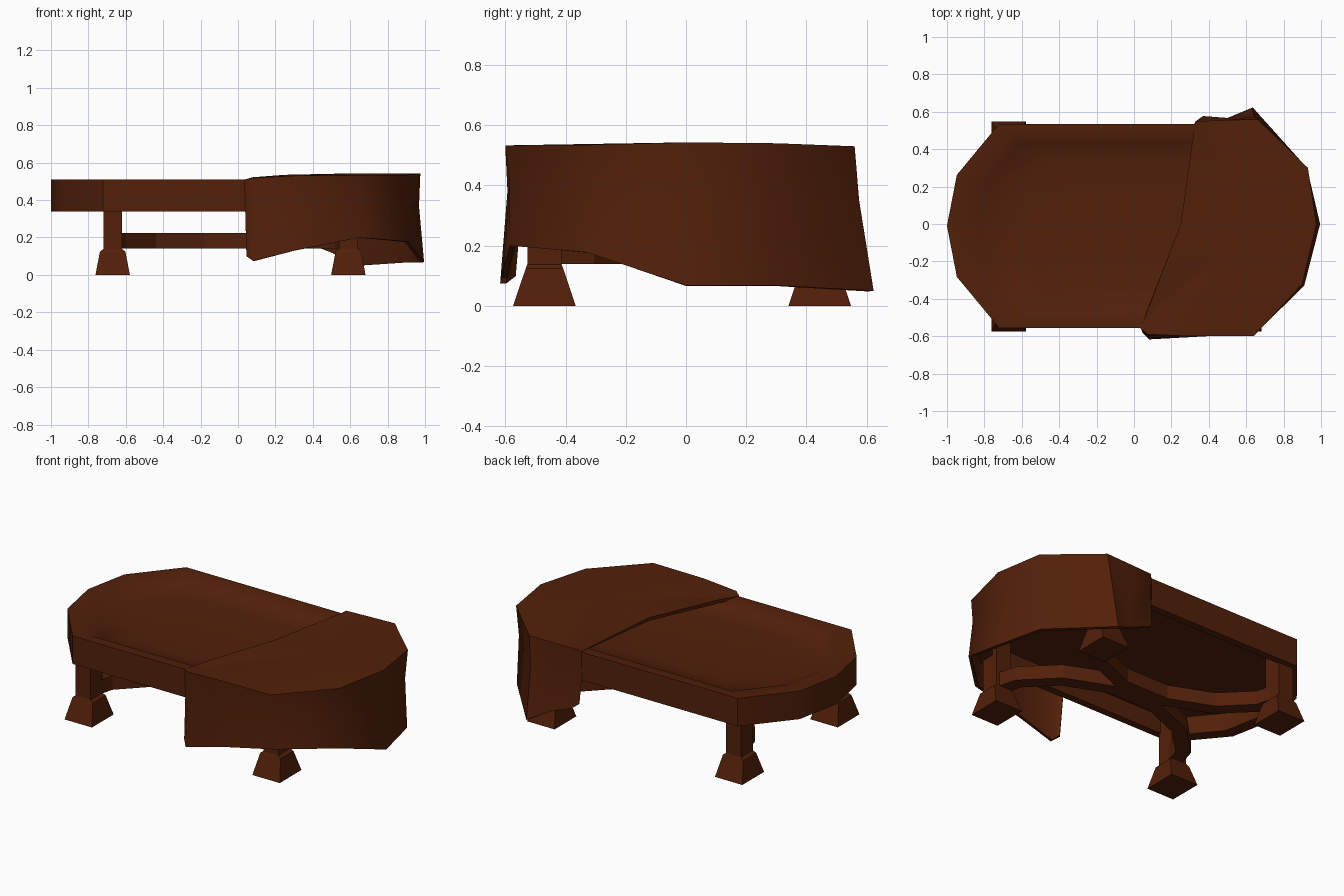
import bpy, bmesh
from mathutils import Vector

cube = bpy.data.objects.get("Cube")
if cube:
    bpy.data.objects.remove(cube, do_unlink=True)

COLOUR = (0.086, 0.0145, 0.003, 1)
wood = bpy.data.materials.new("dark_brown")
wood.use_nodes = True
wood.diffuse_color = COLOUR
wood.node_tree.nodes["Principled BSDF"].inputs["Base Color"].default_value = COLOUR

CX, CY = -0.04, -0.01


def finish(name, bm, smooth=None, thickness=None):
    bmesh.ops.recalc_face_normals(bm, faces=bm.faces)
    mesh = bpy.data.meshes.new(name)
    bm.to_mesh(mesh)
    bm.free()
    mesh.materials.append(wood)
    obj = bpy.data.objects.new(name, mesh)
    bpy.context.collection.objects.link(obj)
    bpy.ops.object.select_all(action="DESELECT")
    obj.select_set(True)
    bpy.context.view_layer.objects.active = obj
    if thickness:
        solid = obj.modifiers.new("thickness", "SOLIDIFY")
        solid.thickness = thickness
        bpy.ops.object.modifier_apply(modifier=solid.name)
    if smooth:
        bpy.ops.object.shade_smooth_by_angle(angle=smooth)


def loft(bm, loops):
    """Skin closed loops of points, in order, and cap both ends."""
    rows = [[bm.verts.new(p) for p in loop] for loop in loops]
    n = len(rows[0])
    for a, b in zip(rows, rows[1:]):
        for i in range(n):
            j = (i + 1) % n
            bm.faces.new((a[i], a[j], b[j], b[i]))
    bm.faces.new(rows[0])
    bm.faces.new(rows[-1])


# Ten-sided top: hollow underneath, with a flat rim and a shallow dish above
quarter = [(-1, 0), (-0.945, 0.5), (-0.71, 1)]
half = quarter + [(-x, y) for x, y in reversed(quarter)]
outline = half + [(x, -y) for x, y in half[-2:0:-1]]
profile = [(0.92, 0.45), (0.92, 0.34), (1, 0.34), (1, 0.51),
           (0.88, 0.507), (0.82, 0.48), (0.6, 0.463), (0.3, 0.455)]
bm = bmesh.new()
loft(bm, [[(CX + 0.96 * s * x, CY + 0.545 * s * y, z) for x, y in outline]
          for s, z in profile])
finish("table_top", bm, 0.8)

# Legs on flared feet
leg_profile = [(0.092, 0.104, 0), (0.068, 0.062, 0.125), (0.05, 0.057, 0.138), (0.05, 0.057, 0.46)]
corners = [(-1, -1), (1, -1), (1, 1), (-1, 1)]
for sx, side in ((-1, "right"), (1, "left")):
    for sy, end in ((-1, "front"), (1, "back")):
        x, y = CX + 0.63 * sx, CY - 0.003 + 0.457 * sy
        bm = bmesh.new()
        loft(bm, [[(x + a * w, y + b * d, z) for a, b in corners] for w, d, z in leg_profile])
        finish(f"{end}_{side}_leg", bm)

# Two bowed stretchers that meet in the middle
bow = [(-0.63, 0.457), (-0.59, 0.32), (-0.42, 0.15), (-0.15, 0.04)]
bow += [(-x, y) for x, y in reversed(bow)]
for sy, end in ((-1, "front"), (1, "back")):
    path = [Vector((CX + x, CY + y * sy, 0)) for x, y in bow]
    loops = []
    for i, p in enumerate(path):
        t = path[min(i + 1, len(path) - 1)] - path[max(i - 1, 0)]
        side = Vector((-t.y, t.x, 0)).normalized() * 0.042
        loops.append([p + side * a + Vector((0, 0, z))
                      for a, z in ((-1, 0.14), (1, 0.14), (1, 0.225), (-1, 0.225))])
    bm = bmesh.new()
    loft(bm, loops)
    finish(f"{end}_stretcher", bm)

# Draped cover: upper rim and hanging hem, with the side edges turned in
rim = [(0.325, 0.535, 0.515), (0.34, 0.55, 0.525), (0.5, 0.555, 0.528), (0.66, 0.56, 0.53),
       (0.93, 0.30, 0.54), (0.975, 0, 0.543), (0.9, -0.32, 0.535), (0.64, -0.6, 0.533),
       (0.3, -0.6, 0.53), (0.075, -0.59, 0.518), (0.035, -0.56, 0.51)]
hem = [(0.33, 0.55, 0.2), (0.37, 0.577, 0.17), (0.5, 0.567, 0.12), (0.635, 0.623, 0.05),
       (0.925, 0.30, 0.068), (0.995, 0, 0.068), (0.91, -0.33, 0.178), (0.65, -0.585, 0.2),
       (0.3, -0.605, 0.13), (0.08, -0.617, 0.075), (0.045, -0.58, 0.1)]
waist = [Vector(a).lerp(Vector(b), 0.37) for a, b in zip(rim, hem)]
for p in waist:
    p.xy *= 0.985
bm = bmesh.new()
rows = [[bm.verts.new(p) for p in row] for row in (rim, waist, hem)]
for a, b in zip(rows, rows[1:]):
    for i in range(len(a) - 1):
        bm.faces.new((a[i], a[i + 1], b[i + 1], b[i]))

# Flat top of the cover, ending in an edge that crosses the dish
across = [bm.verts.new(p) for p in ((0.08, -0.44, 0.522), (0.25, 0, 0.535))]
ridge = bm.verts.new((0.62, 0, 0.543))
ring = rows[0] + across
for i in range(len(ring)):
    bm.faces.new((ring[i], ring[(i + 1) % len(ring)], ridge))
finish("draped_cover", bm, 0.85, 0.02)
